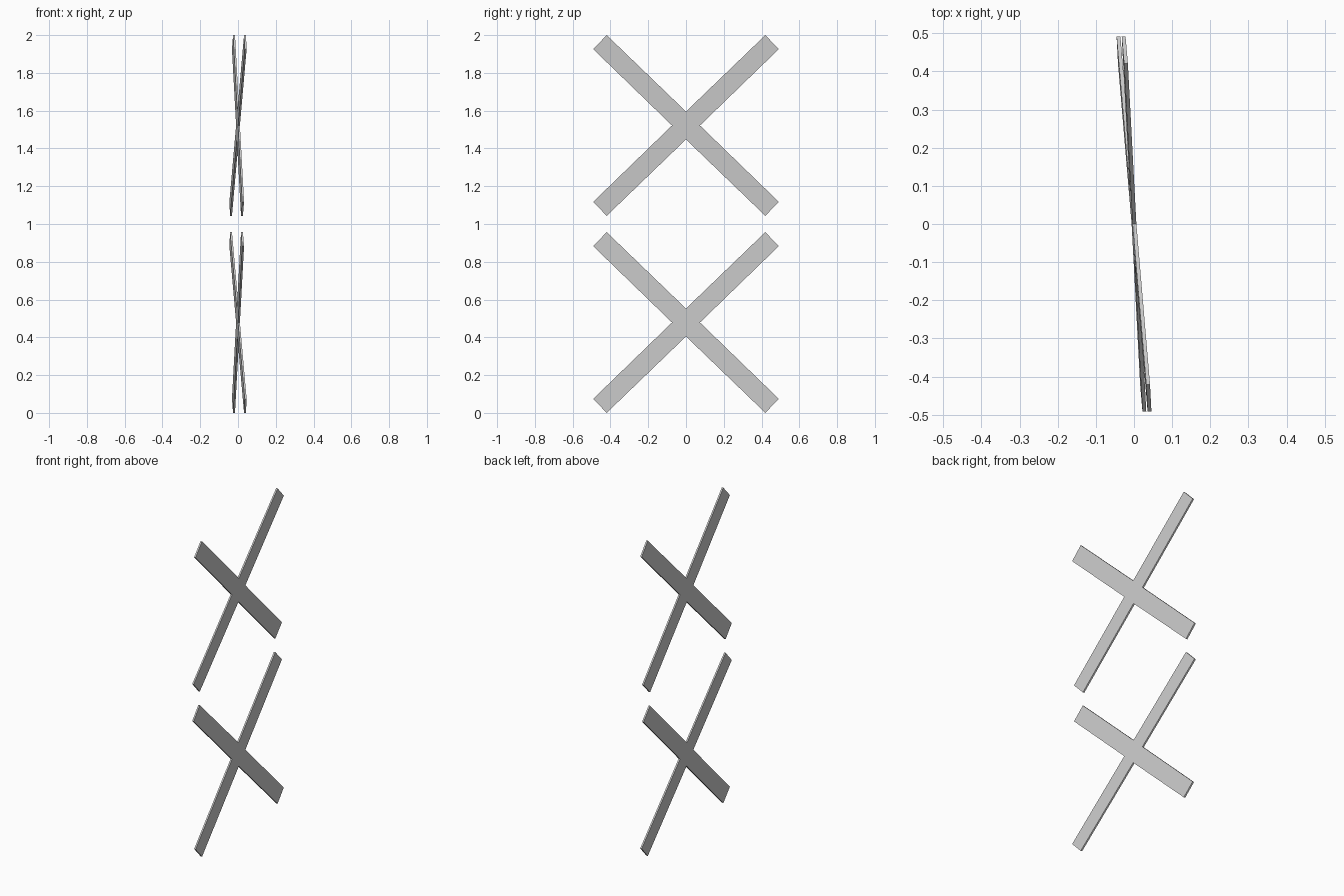
import bpy, bmesh

if "Cube" in bpy.data.objects:
    bpy.data.objects.remove(bpy.data.objects["Cube"])

THICK = 0.01
ARM = [(0.074, 0), (0.491, 0.404), (0.42, 0.4785), (0, 0.074)]  # one arm: (y, z)


def cross_outline():
    """Mirror one arm into four, walking round the outline once."""
    pts = []
    for sy, sz in [(1, 1), (-1, 1), (-1, -1), (1, -1)]:
        arm = ARM if sy * sz > 0 else ARM[::-1]
        pts += [(sy * y, sz * z) for y, z in arm[:-1]]
    return pts


def cross_plate(name, height, lean):
    bm = bmesh.new()
    # flat X in a slightly turned and leaning plane
    verts = [bm.verts.new((-0.069 * y + lean * z - THICK / 2, y, z))
             for y, z in cross_outline()]
    face = bm.faces.new(verts)
    new = bmesh.ops.extrude_face_region(bm, geom=[face])["geom"]
    bmesh.ops.translate(bm, vec=(THICK, 0, 0),
                        verts=[g for g in new if isinstance(g, bmesh.types.BMVert)])
    bmesh.ops.recalc_face_normals(bm, faces=bm.faces)
    mesh = bpy.data.meshes.new(name)
    bm.to_mesh(mesh)
    bm.free()
    obj = bpy.data.objects.new(name, mesh)
    obj.location.z = height
    bpy.context.collection.objects.link(obj)


# two crosses stacked, leaning opposite ways
cross_plate("lower_cross", 0.4785, -0.0167)
cross_plate("upper_cross", 1.5215, 0.0167)
